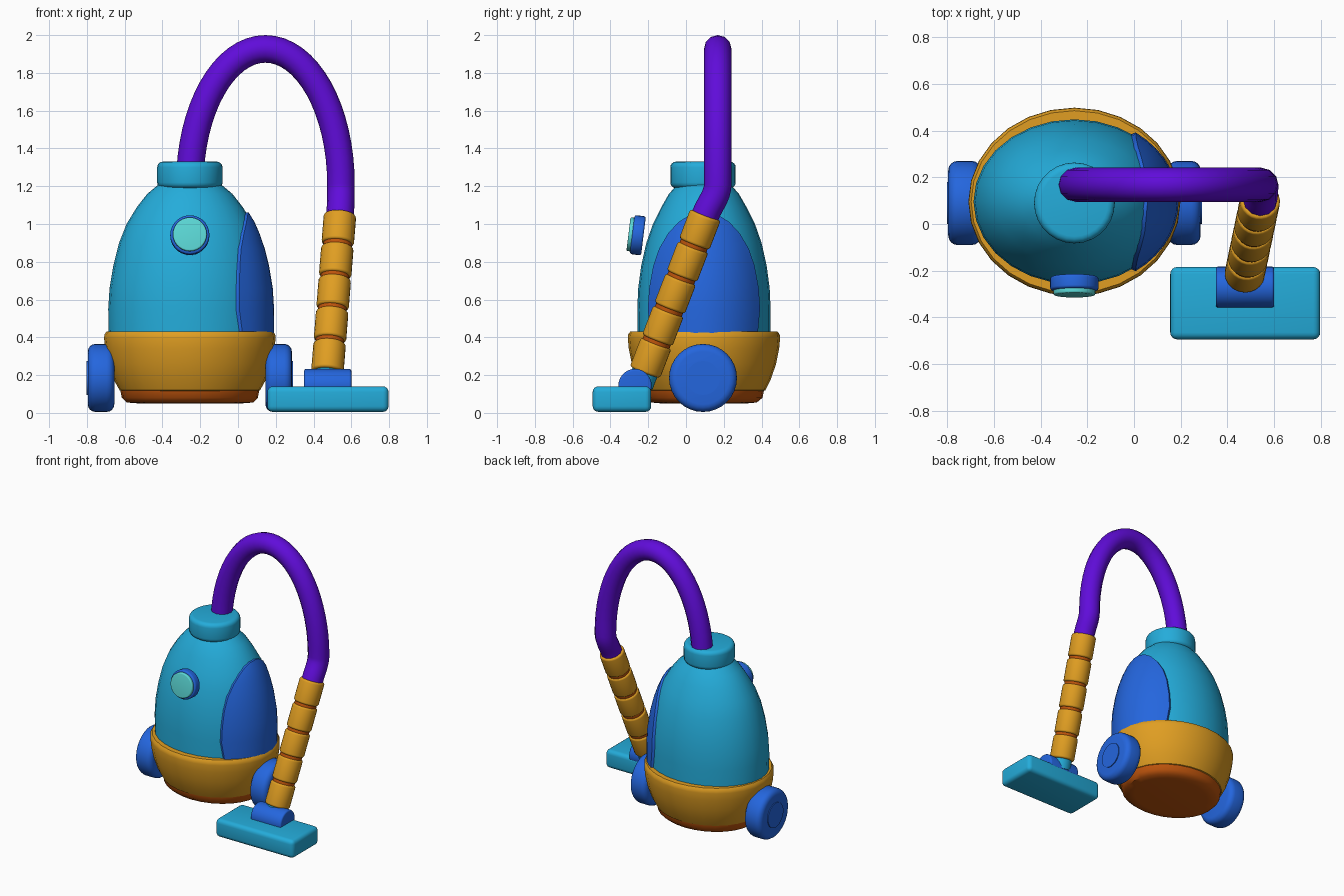
import bpy, bmesh, math
from mathutils import Vector, Matrix

if "Cube" in bpy.data.objects:
    bpy.data.objects.remove(bpy.data.objects["Cube"])


def material(name, r, g, b):
    m = bpy.data.materials.new(name)
    lin = [((c / 255 + 0.055) / 1.055) ** 2.4 if c > 10 else c / 255 / 12.92 for c in (r, g, b)]
    m.diffuse_color = (*lin, 1)
    m.use_nodes = True
    m.node_tree.nodes["Principled BSDF"].inputs["Base Color"].default_value = m.diffuse_color
    return m


CYAN = material("cyan", 36, 172, 218)
BLUE = material("blue", 36, 102, 222)
YELLOW = material("amber", 224, 158, 34)
RUST = material("rust", 190, 84, 12)
PURPLE = material("purple", 96, 12, 218)
MINT = material("mint", 92, 218, 216)

CX, CY = -0.255, 0.095      # centre of the body
SIDES = 28


def finish(ob, mat, angle=40):
    ob.data.materials.clear()
    ob.data.materials.append(mat)
    bpy.ops.object.select_all(action='DESELECT')
    ob.select_set(True)
    bpy.context.view_layer.objects.active = ob
    bpy.ops.object.shade_smooth_by_angle(angle=math.radians(angle))
    return ob


def from_bmesh(name, bm, mat, angle=40):
    bmesh.ops.recalc_face_normals(bm, faces=bm.faces[:])
    me = bpy.data.meshes.new(name)
    bm.to_mesh(me)
    bm.free()
    ob = bpy.data.objects.new(name, me)
    bpy.context.collection.objects.link(ob)
    return finish(ob, mat, angle)


def lathe(name, profile, mat, matrix=Matrix(), sides=SIDES, angle=40):
    """Closed solid from (rx, ry, z) rings."""
    bm = bmesh.new()
    rings = []
    for rx, ry, z in profile:
        rings.append([bm.verts.new(matrix @ Vector((rx * math.cos(a), ry * math.sin(a), z)))
                      for a in (2 * math.pi * i / sides for i in range(sides))])
    for lo, hi in zip(rings, rings[1:]):
        for i in range(sides):
            j = (i + 1) % sides
            bm.faces.new((lo[i], lo[j], hi[j], hi[i]))
    bm.faces.new(rings[0])
    bm.faces.new(rings[-1])
    return from_bmesh(name, bm, mat, angle)


def rod(name, a, b, r, mat, bevel=0.0, sides=SIDES):
    """Cylinder between two points with rounded rims."""
    a, b = Vector(a), Vector(b)
    h = (b - a).length
    rot = (b - a).to_track_quat('Z', 'Y').to_matrix().to_4x4()
    if bevel:
        arc = [(bevel * (1 - math.sin(t)), bevel * (1 - math.cos(t)))
               for t in (math.pi / 2 * k / 4 for k in range(5))]
        low = [(r - dr, dz) for dr, dz in
               ((bevel * (1 - math.sin(k * math.pi / 8)), bevel * (1 - math.cos(k * math.pi / 8)))
                for k in range(5))]
        prof = low + [(rr, h - z) for rr, z in reversed(low)]
    else:
        prof = [(r, 0), (r, h)]
    return lathe(name, [(rr, rr, z) for rr, z in prof], mat, Matrix.Translation(a) @ rot, sides)


# Body shell
BODY = [(0.43, 0.352, 0.40), (0.432, 0.353, 0.55), (0.425, 0.348, 0.66), (0.405, 0.332, 0.78),
        (0.375, 0.305, 0.90), (0.335, 0.270, 1.00), (0.28, 0.225, 1.09), (0.225, 0.185, 1.16),
        (0.165, 0.140, 1.21)]
at_body = Matrix.Translation((CX, CY, 0))
lathe("body_shell", BODY, CYAN, at_body)

# Base bowl with a rounded rim, and the foot below it
lathe("base_bowl", [(0.345, 0.30, 0.11), (0.372, 0.325, 0.12), (0.405, 0.355, 0.18),
                    (0.432, 0.382, 0.26), (0.448, 0.398, 0.34), (0.454, 0.403, 0.395),
                    (0.452, 0.401, 0.415), (0.442, 0.390, 0.43), (0.41, 0.34, 0.43)], YELLOW, at_body)
lathe("base_foot", [(0.27, 0.225, 0.05), (0.335, 0.28, 0.055), (0.36, 0.31, 0.08),
                    (0.368, 0.318, 0.12)], RUST, at_body)

# Top collar
rod("top_collar", (CX, 0.09, 1.19), (CX, 0.09, 1.33), 0.173, CYAN, 0.03)


# Side panel: an arched patch lying just over the shell
def body_radii(z):
    for (ax, ay, az), (bx, by, bz) in zip(BODY, BODY[1:]):
        if az <= z <= bz:
            t = (z - az) / (bz - az)
            return ax + (bx - ax) * t, ay + (by - ay) * t


ARCH = [(0.42, 0.285), (0.55, 0.297), (0.66, 0.290), (0.78, 0.268), (0.87, 0.237),
        (0.95, 0.190), (1.01, 0.135), (1.045, 0.08), (1.06, 0.03)]
bm = bmesh.new()
COLS = 14
layers = []
for off in (0.014, -0.02):
    grid = []
    for z, w in ARCH:
        rx, ry = body_radii(z)
        rx, ry = rx + off, ry + off
        lim = math.asin(min(1, w / (ry - min(off, 0))))
        grid.append([bm.verts.new((CX + rx * math.cos(s), CY + ry * math.sin(s), z))
                     for s in (lim * (2 * i / COLS - 1) for i in range(COLS + 1))])
    for lo, hi in zip(grid, grid[1:]):
        for i in range(COLS):
            bm.faces.new((lo[i], lo[i + 1], hi[i + 1], hi[i]))
    layers.append(grid)
loops = [g[0] + [r[-1] for r in g[1:-1]] + g[-1][::-1] + [r[0] for r in g[-2:0:-1]] for g in layers]
n = len(loops[0])
for i in range(n):
    j = (i + 1) % n
    bm.faces.new((loops[0][i], loops[0][j], loops[1][j], loops[1][i]))
from_bmesh("side_panel", bm, BLUE)

# Wheels with hub caps
for side, label in ((-1, "left"), (1, "right")):
    inner, outer = CX + side * 0.40, CX + side * 0.54
    rod(label + "_wheel", (inner, 0.09, 0.185), (outer, 0.09, 0.185), 0.18, BLUE, 0.04, 32)
    rod(label + "_hub", (outer - side * 0.02, 0.09, 0.185), (outer + side * 0.006, 0.09, 0.185),
        0.09, BLUE)

# Front button, tilted slightly upward
c = Vector((CX, -0.25, 0.94))
out = Vector((0, -math.cos(math.radians(7)), math.sin(math.radians(7))))
rod("button_ring", c - out * 0.025, c + out * 0.035, 0.104, BLUE, 0.012)
rod("button_face", c + out * 0.02, c + out * 0.055, 0.09, MINT, 0.008)

# Flexible hose: straight start, tall arch, then a bend into the wand
top, bottom = Vector((0.54, 0.103, 1.048)), Vector((0.473, -0.217, 0.215))
path = []
for k in range(33):
    a = math.pi * (1 - k / 32)
    path.append(Vector((0.145 + 0.40 * math.cos(a), 0.168, 1.21 + 0.717 * math.sin(a))))
p0, p3 = path[-1].copy(), top
axis = (bottom - top).normalized()
p1, p2 = p0 + Vector((0, 0, -0.06)), p3 - axis * 0.06
for k in range(1, 9):
    t = k / 8
    path.append(p0 * (1 - t) ** 3 + p1 * 3 * t * (1 - t) ** 2 + p2 * 3 * t * t * (1 - t) + p3 * t ** 3)
path.append(top + axis * 0.04)
cu = bpy.data.curves.new("hose", 'CURVE')
cu.dimensions = '3D'
cu.bevel_depth = 0.073
cu.bevel_resolution = 4
cu.use_fill_caps = True
sp = cu.splines.new('POLY')
sp.points.add(len(path) - 1)
for p, v in zip(sp.points, path):
    p.co = (*v, 1)
hose = bpy.data.objects.new("hose", cu)
bpy.context.collection.objects.link(hose)
bpy.context.view_layer.objects.active = hose
hose.select_set(True)
bpy.ops.object.convert(target='MESH')
finish(bpy.context.view_layer.objects.active, PURPLE)

# Wand: five sleeves over a thin core
length = (bottom - top).length
pitch = (length + 0.018) / 5
for i in range(5):
    a = top + axis * pitch * i
    rod(f"wand_sleeve_{i + 1}", a, a + axis * (pitch - 0.018), 0.086, YELLOW, 0.014, 24)
rod("wand_core", top + axis * 0.03, bottom - axis * 0.03, 0.076, RUST, 0, 24)

# Swivel neck, swivel drum and floor head
rod("swivel_neck", bottom - axis * 0.03, bottom + axis * 0.07, 0.07, CYAN, 0, 24)
rod("swivel_drum", (0.35, -0.27, 0.145), (0.60, -0.27, 0.145), 0.088, BLUE, 0.012)
bpy.ops.mesh.primitive_cube_add(size=1, location=(0.476, -0.339, 0.073))
head = bpy.context.object
head.name = "floor_head"
head.scale = (0.642, 0.31, 0.135)
bpy.ops.object.transform_apply(location=False, rotation=False, scale=True)
bev = head.modifiers.new("round", 'BEVEL')
bev.width = 0.03
bev.segments = 4
bpy.ops.object.modifier_apply(modifier="round")
finish(head, CYAN)
